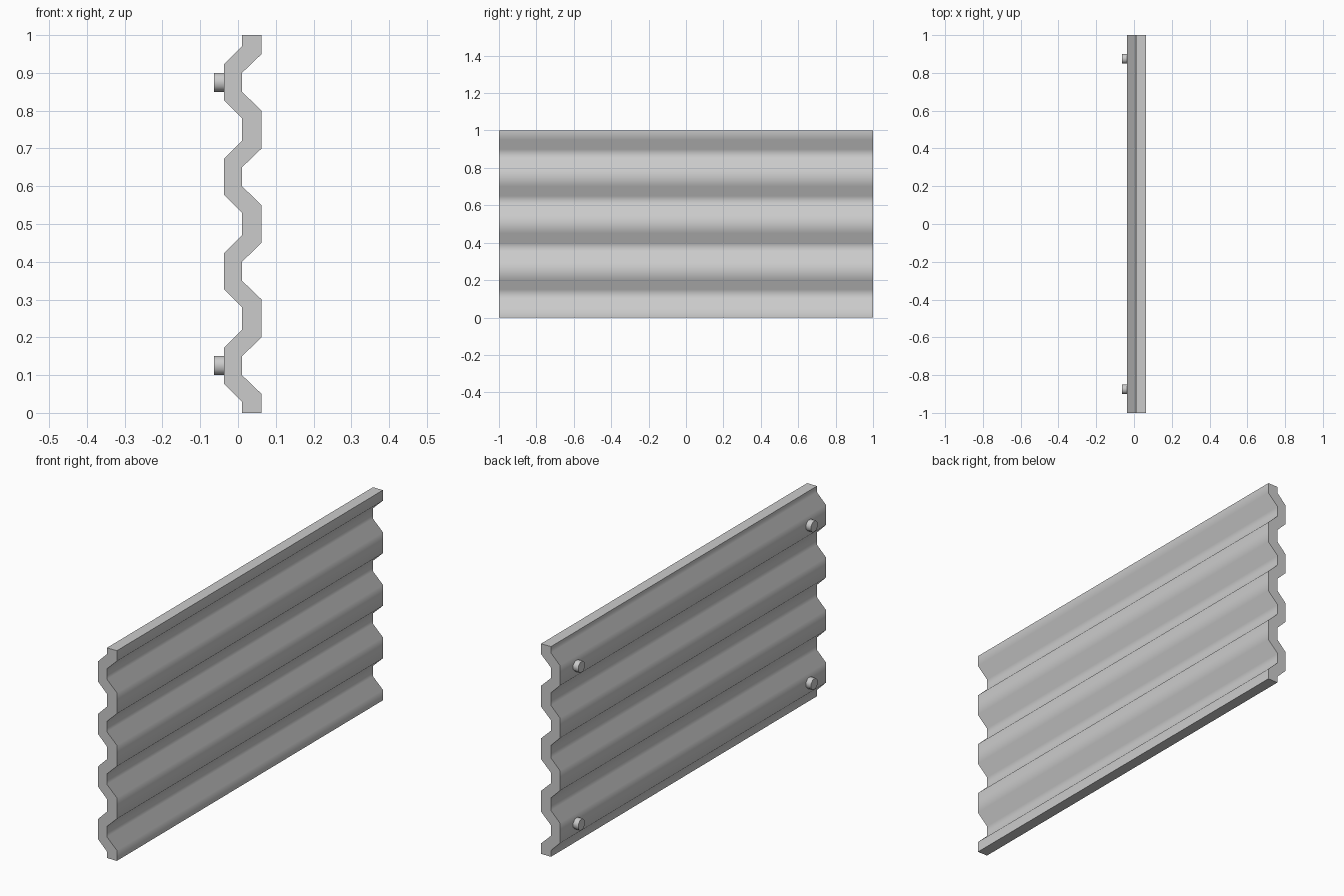
import bpy, bmesh, math
from mathutils import Matrix

if "Cube" in bpy.data.objects:
    bpy.data.objects.remove(bpy.data.objects["Cube"])

PITCH, FRONT, MID, BACK = 0.25, 0.0625, 0.0105, -0.0365


def finish(name, bm, angle):
    bmesh.ops.recalc_face_normals(bm, faces=bm.faces)
    mesh = bpy.data.meshes.new(name)
    bm.to_mesh(mesh)
    bm.free()
    obj = bpy.data.objects.new(name, mesh)
    bpy.context.collection.objects.link(obj)
    bpy.ops.object.select_all(action='DESELECT')
    obj.select_set(True)
    bpy.context.view_layer.objects.active = obj
    bpy.ops.object.shade_smooth_by_angle(angle=math.radians(angle))
    return obj


# Corrugated sheet: repeating zigzag outline for each face
right, left = [(FRONT, 0)], [(MID, 0)]
for k in range(4):
    c = (k + 0.5) * PITCH
    right += [(FRONT, c - 0.075), (MID, c - 0.025), (MID, c + 0.025), (FRONT, c + 0.075)]
    left += [(MID, c - 0.095), (BACK, c - 0.048), (BACK, c + 0.048), (MID, c + 0.095)]
right.append((FRONT, 1))
left.append((MID, 1))

bm = bmesh.new()
face = bm.faces.new([bm.verts.new((x, -1, z)) for x, z in right + left[::-1]])
new = bmesh.ops.extrude_face_region(bm, geom=[face])["geom"]
bmesh.ops.translate(bm, verts=[v for v in new if isinstance(v, bmesh.types.BMVert)], vec=(0, 2, 0))
if not any(len(f.verts) > 4 and f.calc_center_median().y < -0.9 for f in bm.faces):
    bm.faces.new([v for v in bm.verts if v.co.y < 0])
finish("corrugated_panel", bm, 50)

# Four bolts on the back
for y in (-0.875, 0.875):
    for z in (0.125, 0.875):
        bm = bmesh.new()
        bmesh.ops.create_cone(
            bm, cap_ends=True, segments=8, radius1=0.025 / math.cos(math.pi / 8),
            radius2=0.025 / math.cos(math.pi / 8), depth=0.027,
            matrix=Matrix.Translation((-0.0495, y, z)) @ Matrix.Rotation(math.pi / 2, 4, 'Y')
            @ Matrix.Rotation(math.pi / 8, 4, 'Z'))
        finish("bolt", bm, 50)
